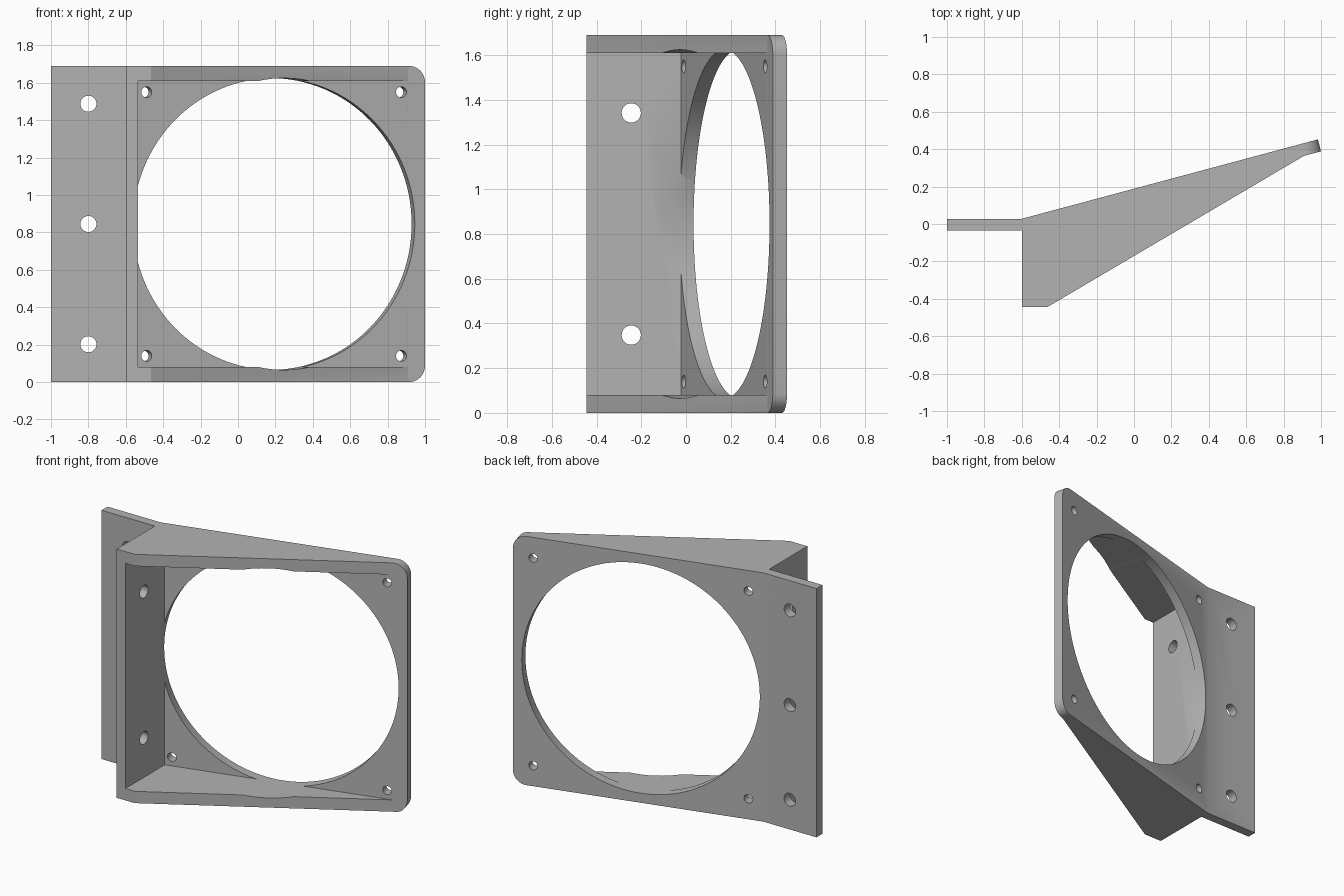
import bpy, bmesh, math
from mathutils import Vector, Matrix

cube = bpy.data.objects.get("Cube")
if cube:
    bpy.data.objects.remove(cube)

HEIGHT, MID = 1.69, 0.845
WALL = 0.08
TILT = math.radians(15)
ALONG = Vector((math.cos(TILT), math.sin(TILT), 0))     # along the tilted plate
OUT = Vector((math.sin(TILT), -math.cos(TILT), 0))      # out of its front face

grey = bpy.data.materials.new("grey_plastic")
grey.use_nodes = True
colour = (0.45, 0.45, 0.45, 1)
grey.diffuse_color = colour
grey.node_tree.nodes["Principled BSDF"].inputs["Base Color"].default_value = colour


def back(x):
    """Point on the rear face line of the tilted plate."""
    return Vector((x, 0.028 + (x + 0.6) * math.tan(TILT), 0))


def front(x):
    """Point on the front face line of the tilted plate."""
    return Vector((x, back(x).y - 0.066 / math.cos(TILT), 0))


def prism(name, outline, z0, z1):
    bm = bmesh.new()
    face = bm.faces.new([bm.verts.new((p[0], p[1], z0)) for p in outline])
    top = bmesh.ops.extrude_face_region(bm, geom=[face])["geom"]
    verts = [v for v in top if isinstance(v, bmesh.types.BMVert)]
    bmesh.ops.translate(bm, verts=verts, vec=(0, 0, z1 - z0))
    bmesh.ops.recalc_face_normals(bm, faces=bm.faces)
    return finish(name, bm)


def cylinder(name, centre, axis, radius, length, sides=32):
    bm = bmesh.new()
    turn = Vector(axis).to_track_quat("Z", "Y").to_matrix().to_4x4()
    bmesh.ops.create_cone(bm, cap_ends=True, segments=sides, radius1=radius,
                          radius2=radius, depth=length,
                          matrix=Matrix.Translation(centre) @ turn)
    return finish(name, bm)


def finish(name, bm):
    mesh = bpy.data.meshes.new(name)
    bm.to_mesh(mesh)
    bm.free()
    mesh.materials.append(grey)
    obj = bpy.data.objects.new(name, mesh)
    bpy.context.collection.objects.link(obj)
    return obj


# Body: mounting flange, tilted plate and wedge-shaped duct in one profile
bracket = prism("fan_bracket", [
    (-1, 0.028), (-0.6, 0.028), back(0.983), front(1.0), front(0.908),
    (-0.465, -0.445), (-0.6, -0.445), (-0.6, -0.036), (-1, -0.036)], 0, HEIGHT)

# Rounded outer corners of the plate
bm = bmesh.new()
bm.from_mesh(bracket.data)
corners = [e for e in bm.edges if all(v.co.x > 0.95 for v in e.verts)
           and abs(e.verts[0].co.z - e.verts[1].co.z) < 0.01]
bmesh.ops.bevel(bm, geom=corners, offset=0.088, segments=10, profile=0.5, affect="EDGES")
bm.to_mesh(bracket.data)
bm.free()

# Pocket inside the duct
cutters = [prism("pocket_cutter", [front(-0.535), front(0.906), (0.915, -1), (-0.535, -1)],
                 WALL, HEIGHT - WALL)]

# Main fan opening, square to the tilted plate
hub = front(0.192) + Vector((0, 0, MID))
cutters.append(cylinder("fan_opening_cutter", hub, OUT, 0.78, 3, 128))

# Fan screw holes
for u in (-0.705, 0.705):
    for dz in (-0.705, 0.705):
        spot = hub + ALONG * u + Vector((0, 0, dz))
        cutters.append(cylinder("screw_cutter", spot, OUT, 0.029, 0.3))

# Flange holes and side wall holes
for dz in (-0.643, 0, 0.643):
    cutters.append(cylinder("flange_cutter", (-0.8, 0, MID + dz), (0, 1, 0), 0.043, 0.4))
for dz in (-0.497, 0.497):
    cutters.append(cylinder("wall_cutter", (-0.57, -0.245, MID + dz), (1, 0, 0), 0.043, 0.3))

for cutter in cutters:
    cutter.hide_render = True
    mod = bracket.modifiers.new("cut", "BOOLEAN")
    mod.operation, mod.solver, mod.object = "DIFFERENCE", "EXACT", cutter

# Bake the cuts and discard the cutters
graph = bpy.context.evaluated_depsgraph_get()
baked = bpy.data.meshes.new_from_object(bracket.evaluated_get(graph))
bracket.modifiers.clear()
bracket.data = baked
for cutter in cutters:
    bpy.data.objects.remove(cutter)

bpy.ops.object.select_all(action="DESELECT")
bracket.select_set(True)
bpy.context.view_layer.objects.active = bracket
bpy.ops.object.shade_smooth_by_angle(angle=math.radians(30))
